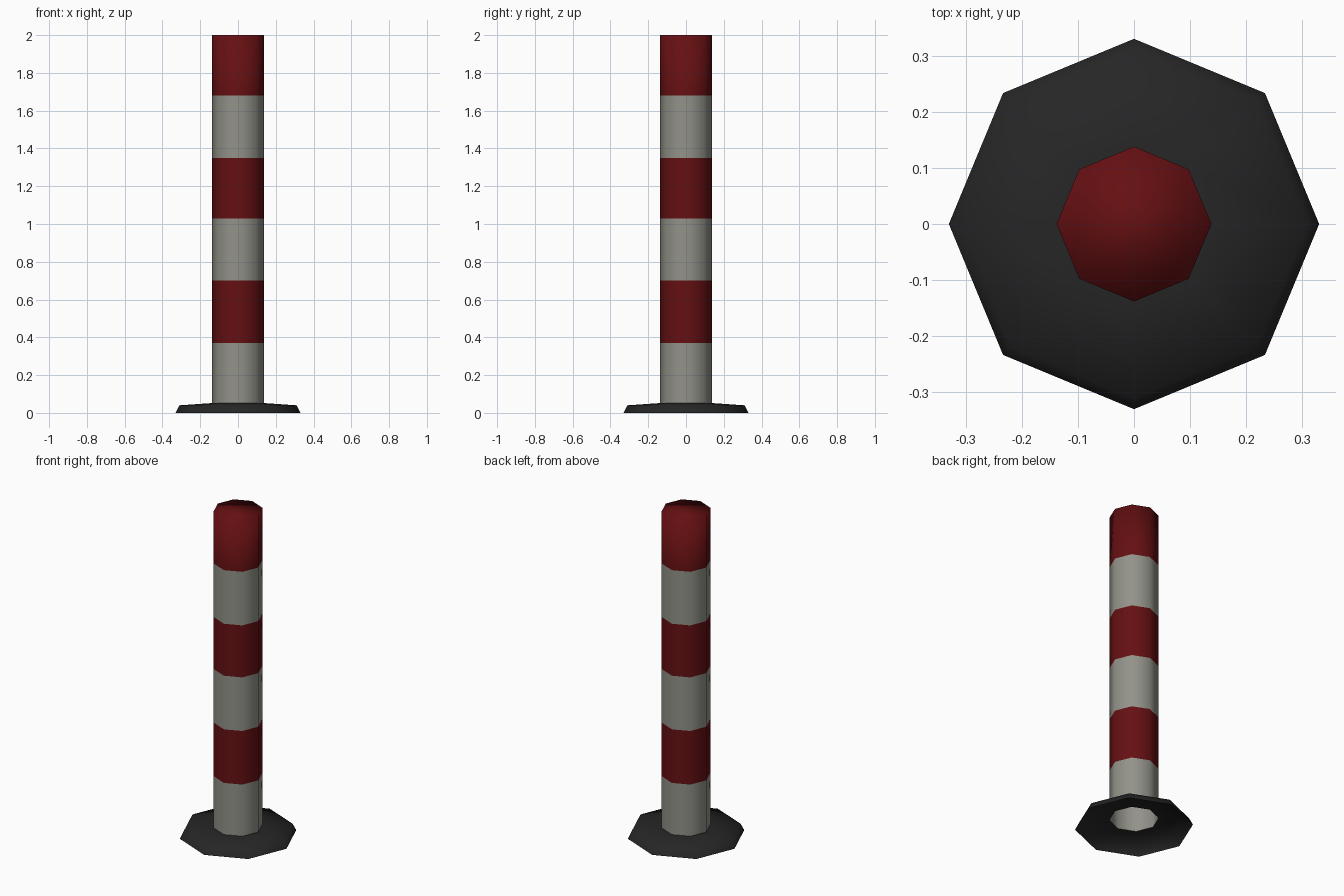
import bpy, bmesh, math

if "Cube" in bpy.data.objects:
    bpy.data.objects.remove(bpy.data.objects["Cube"])

SIDES = 8


def material(name, rgb):
    m = bpy.data.materials.new(name)
    m.diffuse_color = (*rgb, 1.0)
    m.use_nodes = True
    m.node_tree.nodes["Principled BSDF"].inputs["Base Color"].default_value = m.diffuse_color
    return m


def lathe(name, profile, mats, cap_top=False, band_rule=lambda i: 0):
    """Stack eight-sided rings from (radius, height) pairs, corners on the axes."""
    bm = bmesh.new()
    rings = []
    for r, z in profile:
        rings.append([bm.verts.new((r * math.cos(k * math.tau / SIDES),
                                    r * math.sin(k * math.tau / SIDES), z))
                      for k in range(SIDES)])
    for i, (low, high) in enumerate(zip(rings, rings[1:])):
        for k in range(SIDES):
            n = (k + 1) % SIDES
            f = bm.faces.new((low[k], low[n], high[n], high[k]))
            f.material_index = band_rule(i)
    if cap_top:
        f = bm.faces.new(rings[-1])
        f.material_index = band_rule(len(profile) - 2)
    for f in bm.faces:
        f.smooth = True
    me = bpy.data.meshes.new(name)
    bm.to_mesh(me)
    bm.free()
    for m in mats:
        me.materials.append(m)
    ob = bpy.data.objects.new(name, me)
    bpy.context.collection.objects.link(ob)
    return ob


white = material("off_white", (0.29, 0.29, 0.255))
red = material("dark_red", (0.13, 0.005, 0.006))
black = material("black_rubber", (0.019, 0.019, 0.019))

# Striped post: alternating bands, open at the bottom, flat cap on top
heights = [0.052, 0.37, 0.70, 1.03, 1.35, 1.68, 2.0]
lathe("striped_post", [(0.138, z) for z in heights], [white, red],
      cap_top=True, band_rule=lambda i: i % 2)

# Hollow rubber foot: sloped rim and a shallow skirt up to the post
lathe("rubber_foot", [(0.33, 0.0), (0.31, 0.04), (0.138, 0.052)], [black])
